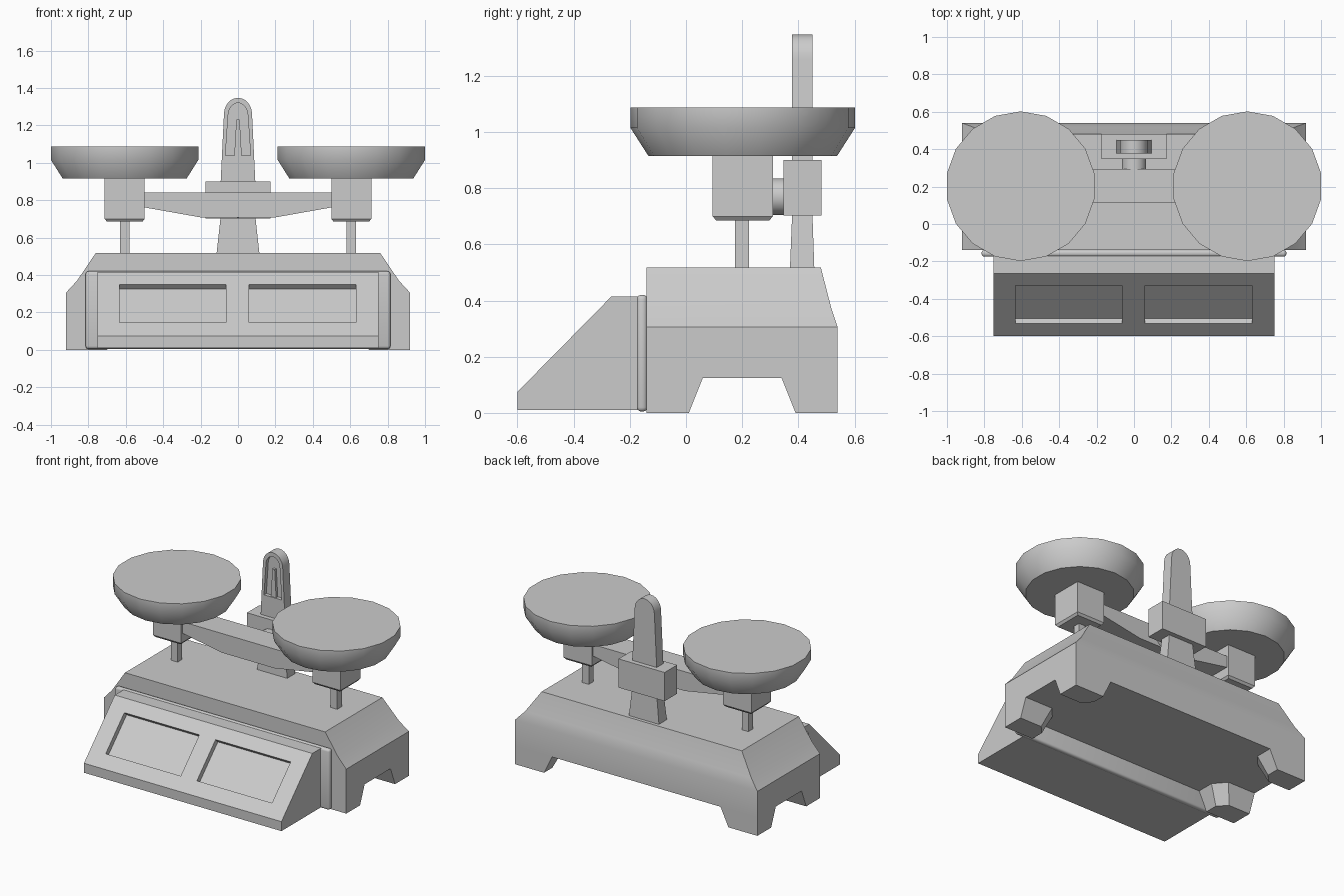
import bpy, bmesh
from math import sin, cos, pi

if "Cube" in bpy.data.objects:
    bpy.data.objects.remove(bpy.data.objects["Cube"])


def finish(name, bm, smooth=None):
    bmesh.ops.recalc_face_normals(bm, faces=bm.faces[:])
    me = bpy.data.meshes.new(name)
    bm.to_mesh(me)
    bm.free()
    ob = bpy.data.objects.new(name, me)
    bpy.context.collection.objects.link(ob)
    if smooth:
        activate(ob)
        bpy.ops.object.shade_smooth_by_angle(angle=smooth)
    return ob


def activate(ob):
    bpy.ops.object.select_all(action='DESELECT')
    ob.select_set(True)
    bpy.context.view_layer.objects.active = ob


def loft(name, rings, smooth=None):
    """Closed solid through a stack of equal-length point rings."""
    bm = bmesh.new()
    vs = [[bm.verts.new(p) for p in r] for r in rings]
    n = len(vs[0])
    for a, b in zip(vs, vs[1:]):
        for i in range(n):
            j = (i + 1) % n
            bm.faces.new((a[i], a[j], b[j], b[i]))
    bm.faces.new(vs[0])
    bm.faces.new(vs[-1])
    return finish(name, bm, smooth)


def rect(x0, x1, y0, y1, z):
    return [(x0, y0, z), (x1, y0, z), (x1, y1, z), (x0, y1, z)]


def box(name, x0, x1, y0, y1, z0, z1):
    return loft(name, [rect(x0, x1, y0, y1, z0), rect(x0, x1, y0, y1, z1)])


def prism_x(name, pts, x0, x1):
    return loft(name, [[(x, y, z) for y, z in pts] for x in (x0, x1)])


def prism_y(name, pts, y0, y1, smooth=None):
    return loft(name, [[(x, y, z) for x, z in pts] for y in (y0, y1)], smooth)


def arch(w0, z0, w1, z1, top, n=12):
    arc = [(w1 * cos(pi * i / n), z1 + (top - z1) * sin(pi * i / n)) for i in range(n + 1)]
    return [(-w0, z0), (w0, z0)] + arc


def cut(ob, cutter):
    m = ob.modifiers.new("cut", 'BOOLEAN')
    m.operation = 'DIFFERENCE'
    m.solver = 'EXACT'
    m.object = cutter
    activate(ob)
    bpy.ops.object.modifier_apply(modifier=m.name)
    bpy.data.objects.remove(cutter)


# Base housing with vertical front and sloping shoulders
loft("base_body", [rect(-w, w, -0.14, b, z) for w, b, z in
                   ((0.92, 0.54, 0.125), (0.92, 0.54, 0.305),
                    (0.86, 0.518, 0.37), (0.76, 0.48, 0.518))], 0.5)

# Four corner feet, tapered inward
for sx in (-1, 1):
    for y, sy, label in ((-0.14, 1, "front"), (0.54, -1, "back")):
        rings = []
        for w, d, z in ((0.22, 0.15, 0), (0.28, 0.2, 0.125)):
            pts = ((0, 0), (w, 0), (w, d * 0.6), (w * 0.75, d), (0, d))
            rings.append([(sx * (0.92 - px), y + sy * py, z) for px, py in pts])
        loft(label + "_foot", rings)

# Rounded backing plate and sloping display console
plate = box("display_backing", -0.815, 0.815, -0.175, -0.138, 0.005, 0.42)
bev = plate.modifiers.new("round", 'BEVEL')
bev.width = 0.015
bev.segments = 3
activate(plate)
bpy.ops.object.modifier_apply(modifier="round")
bpy.ops.object.shade_smooth_by_angle(angle=0.6)

console = prism_x("display_console", [(-0.16, 0.01), (-0.6, 0.01), (-0.6, 0.075),
                                      (-0.265, 0.415), (-0.16, 0.415)], -0.75, 0.75)

# Two recessed windows cut square to the slope
for x0 in (-0.633, 0.06):
    o, d = 0.05, 0.025
    lo, hi = (-0.531, 0.145), (-0.329, 0.35)
    cutter = prism_x("cutter", [(lo[0] - o, lo[1] + o), (lo[0] + d, lo[1] - d),
                                (hi[0] + d, hi[1] - d), (hi[0] - o, hi[1] + o)],
                     x0, x0 + 0.57)
    cut(console, cutter)

# Pans, their holders and posts on both sides
N = 18
for s in (-1, 1):
    cx, cy = s * 0.606, 0.202
    loft("weighing_pan", [[(cx + r * cos(pi / 2 + 2 * pi * i / N),
                            cy + r * sin(pi / 2 + 2 * pi * i / N), z) for i in range(N)]
                          for r, z in ((0.336, 0.915), (0.4, 1.015), (0.4, 1.087))], 0.7)
    loft("pan_holder", [rect(cx - w, cx + w, cy - w, cy + w, z)
                        for w, z in ((0.095, 0.685), (0.107, 0.7), (0.107, 0.92))])
    box("pan_post", cx - 0.025, cx + 0.025, 0.175, 0.225, 0.51, 0.69)

# Balance beam and its pivot
prism_y("balance_beam", [(-0.51, 0.84), (-0.51, 0.763), (-0.2, 0.708),
                         (0.2, 0.708), (0.51, 0.763), (0.51, 0.84)], 0.113, 0.295)
prism_y("beam_pivot", [(0.065 * cos(2 * pi * i / 20), 0.77 + 0.065 * sin(2 * pi * i / 20))
                       for i in range(20)], 0.285, 0.36, 0.6)

# Central column: tapered lower post, collar and arched pointer housing
loft("column_base", [rect(-0.115, 0.115, 0.37, 0.457, 0.51),
                     rect(-0.093, 0.093, 0.378, 0.45, 0.71)])
box("column_collar", -0.175, 0.175, 0.347, 0.482, 0.703, 0.9)
housing = prism_y("pointer_housing", arch(0.093, 0.89, 0.075, 1.26, 1.347), 0.378, 0.45)
cut(housing, prism_y("cutter", arch(0.067, 1.04, 0.053, 1.25, 1.32), 0.3, 0.403))
activate(housing)
bpy.ops.object.shade_smooth_by_angle(angle=0.6)
prism_y("pointer_needle", [(-0.02, 1.035), (0.02, 1.035), (0.009, 1.23), (-0.009, 1.23)],
        0.385, 0.41)
